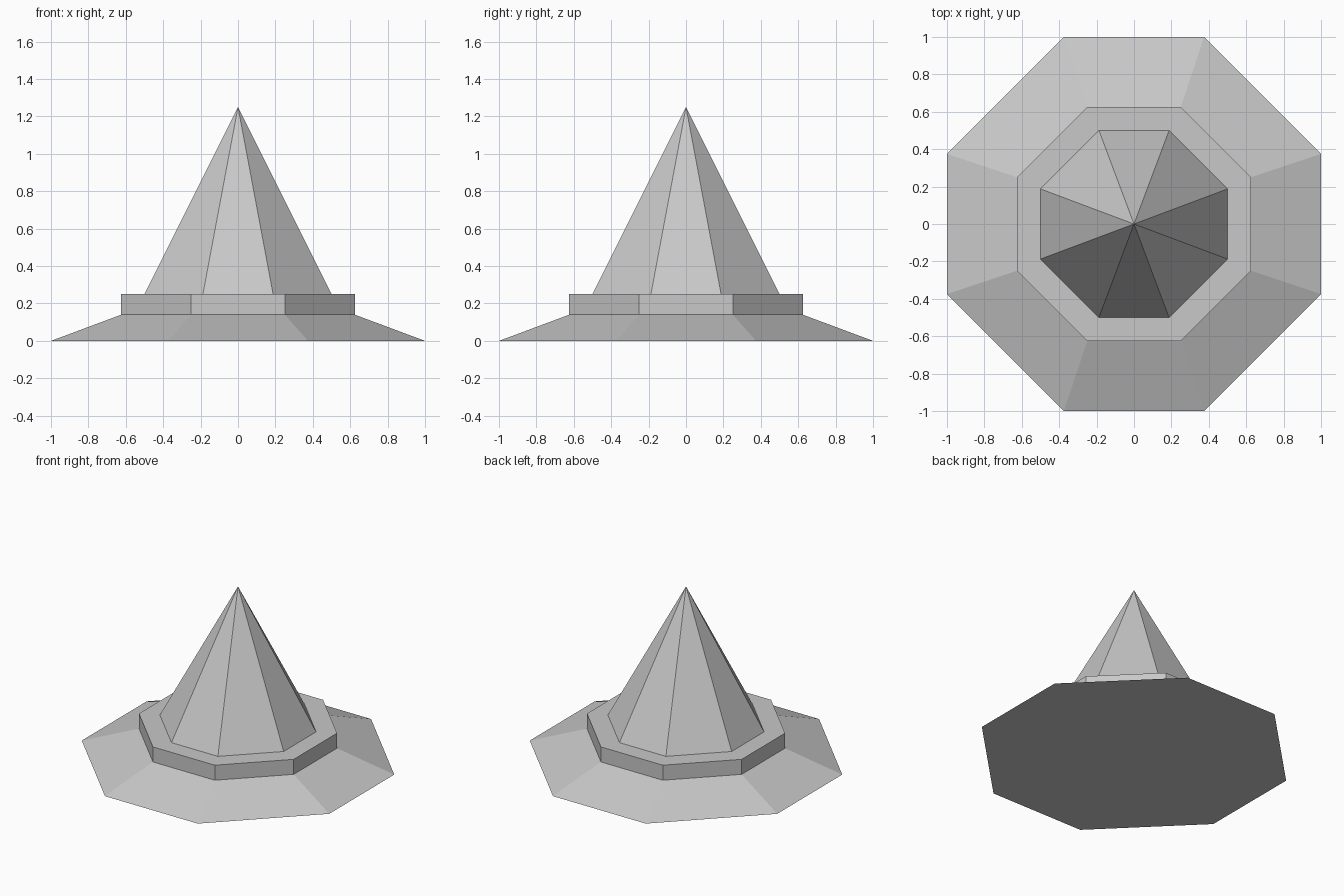
import bpy
import bmesh

cube = bpy.data.objects.get("Cube")
if cube:
    bpy.data.objects.remove(cube, do_unlink=True)

GREY = (0.58, 0.58, 0.58, 1.0)
stone = bpy.data.materials.new("light grey")
stone.use_nodes = True
stone.diffuse_color = GREY
shader = next(n for n in stone.node_tree.nodes if n.type == 'BSDF_PRINCIPLED')
shader.inputs["Base Color"].default_value = GREY


def octagon(bm, half, flat, z):
    """Eight-sided loop: half is the half width, flat the half length of an axis side."""
    quarter = [(half, -flat), (half, flat)]
    points = []
    for _ in range(4):
        points += quarter
        quarter = [(-y, x) for x, y in quarter]
    return [bm.verts.new((x, y, z)) for x, y in points]


def octagonal_solid(name, sections, apex=None):
    """Closed solid through stacked octagons, ending in a flat top or a point."""
    bm = bmesh.new()
    loops = [octagon(bm, *section) for section in sections]
    bm.faces.new(loops[0][::-1])
    for low, high in zip(loops, loops[1:]):
        for i in range(8):
            j = (i + 1) % 8
            bm.faces.new((low[i], low[j], high[j], high[i]))
    top = loops[-1]
    if apex is None:
        bm.faces.new(top)
    else:
        tip = bm.verts.new((0, 0, apex))
        for i in range(8):
            bm.faces.new((top[i], top[(i + 1) % 8], tip))
    bmesh.ops.recalc_face_normals(bm, faces=bm.faces)
    mesh = bpy.data.meshes.new(name)
    bm.to_mesh(mesh)
    bm.free()
    mesh.materials.append(stone)
    obj = bpy.data.objects.new(name, mesh)
    bpy.context.collection.objects.link(obj)
    return obj


# Sloping skirt on the ground
octagonal_solid("sloped_base", [(1.0, 0.375, 0.0), (0.625, 0.25, 0.14)])

# Upright collar, sunk slightly into the skirt
octagonal_solid("collar", [(0.625, 0.25, 0.12), (0.625, 0.25, 0.25)])

# Pointed spire, its foot sunk into the collar
octagonal_solid("spire", [(0.525, 0.197, 0.20)], apex=1.25)
